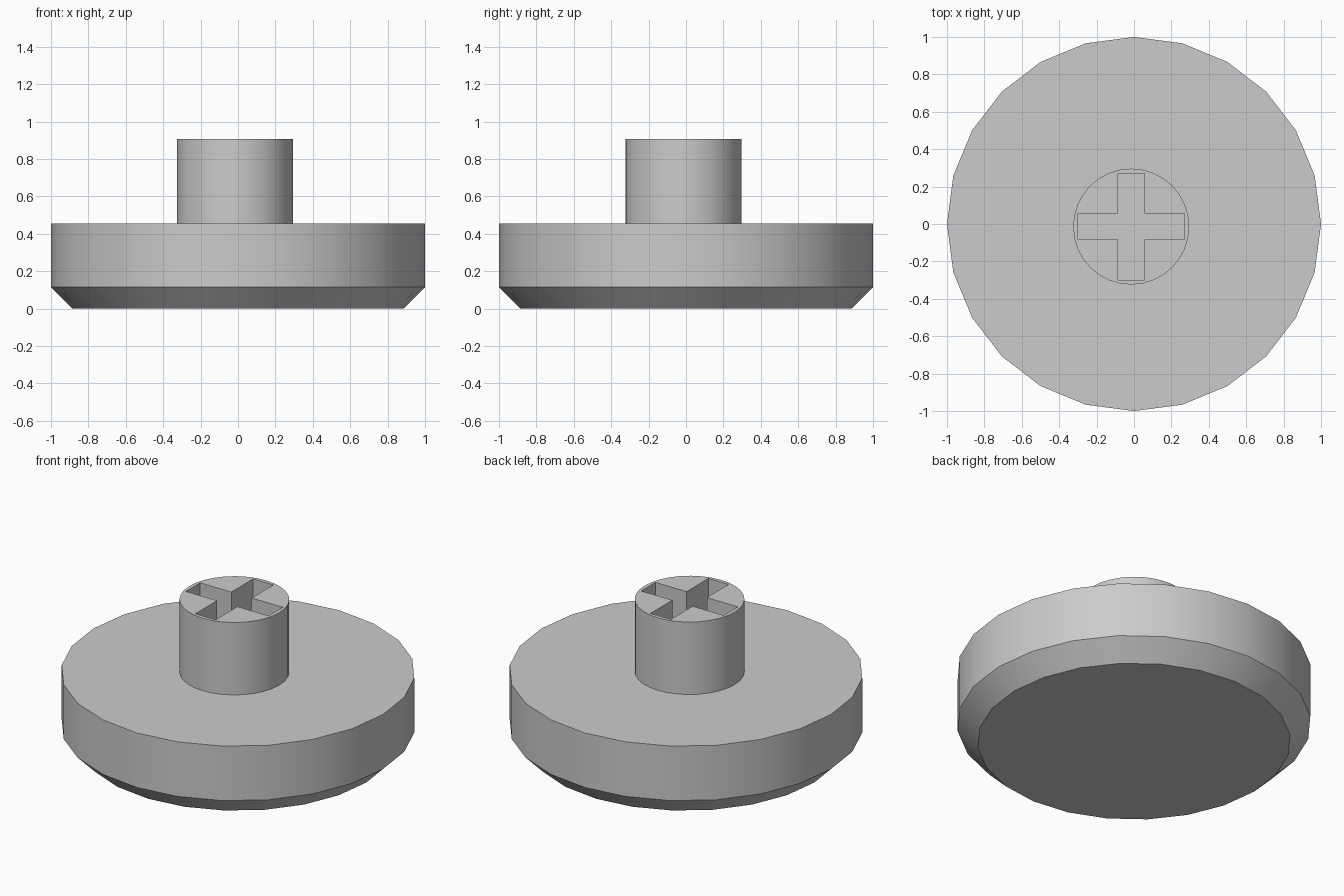
import bpy
import bmesh
from math import cos, sin, tau, radians

if "Cube" in bpy.data.objects:
    bpy.data.objects.remove(bpy.data.objects["Cube"])

BASE_TOP, STEM_TOP = 0.455, 0.907
STEM_X, STEM_Y = -0.015, -0.014

grey = bpy.data.materials.new("plain_grey")
grey.use_nodes = True
grey.diffuse_color = (0.6, 0.6, 0.6, 1)
grey.node_tree.nodes["Principled BSDF"].inputs["Base Color"].default_value = grey.diffuse_color


def circle(radius, sides):
    return [(radius * cos(tau * i / sides), radius * sin(tau * i / sides)) for i in range(sides)]


def add_loop(bm, points, z):
    return [bm.verts.new((x, y, z)) for x, y in points]


def bridge(bm, lower, upper):
    n = len(lower)
    for i in range(n):
        j = (i + 1) % n
        bm.faces.new((lower[i], lower[j], upper[j], upper[i]))


def finish(bm, name, location=(0, 0, 0)):
    bmesh.ops.recalc_face_normals(bm, faces=bm.faces)
    mesh = bpy.data.meshes.new(name)
    bm.to_mesh(mesh)
    bm.free()
    mesh.materials.append(grey)
    obj = bpy.data.objects.new(name, mesh)
    obj.location = location
    bpy.context.collection.objects.link(obj)
    bpy.ops.object.select_all(action="DESELECT")
    obj.select_set(True)
    bpy.context.view_layer.objects.active = obj
    bpy.ops.object.shade_smooth_by_angle(angle=radians(30))
    return obj


# Round base with a chamfered lower rim
bm = bmesh.new()
rings = [add_loop(bm, circle(r, 24), z) for r, z in ((0.885, 0), (1, 0.115), (1, BASE_TOP))]
for low, high in zip(rings, rings[1:]):
    bridge(bm, low, high)
bm.faces.new(rings[0])
bm.faces.new(rings[-1])
finish(bm, "base_disc")

# Stem with a cross-shaped socket
w, a = 0.07, 0.285
arm = [(a, -w), (a, w), (w, w)]
cross = []
for _ in range(4):
    cross += arm
    arm = [(-y, x) for x, y in arm]

bm = bmesh.new()
rim_edges = []
for outline in (circle(0.31, 32), cross):
    low = add_loop(bm, outline, BASE_TOP)
    high = add_loop(bm, outline, STEM_TOP)
    bridge(bm, low, high)
    rim_edges += [bm.edges.get((high[i - 1], high[i])) for i in range(len(high))]
bmesh.ops.triangle_fill(bm, edges=rim_edges, use_beauty=True, normal=(0, 0, 1))
finish(bm, "socket_stem", (STEM_X, STEM_Y, 0))
